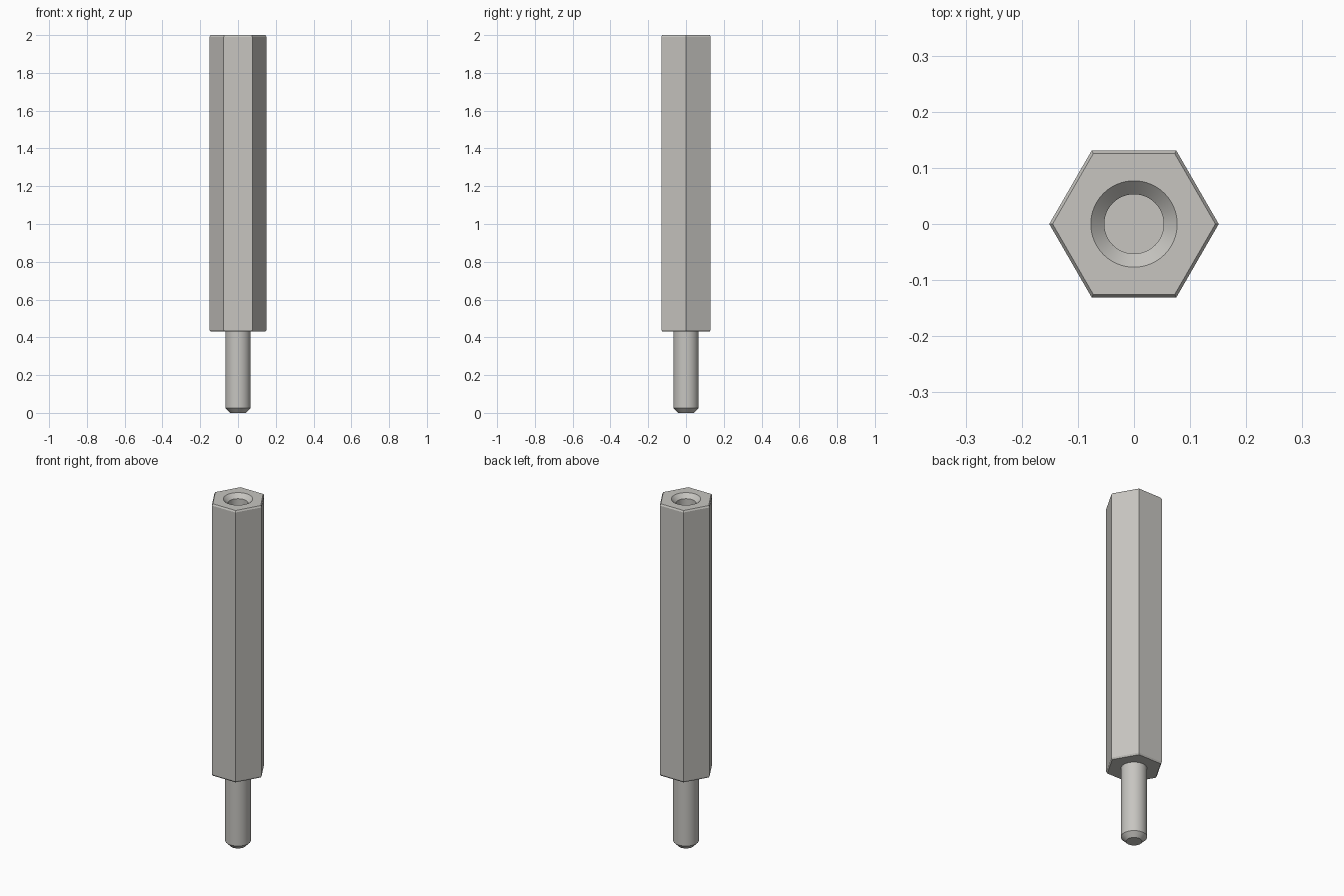
import bpy, bmesh
from math import cos, sin, pi, radians

cube = bpy.data.objects.get("Cube")
if cube:
    bpy.data.objects.remove(cube, do_unlink=True)

# One plain metal for every part
metal = bpy.data.materials.new("brushed_nickel")
metal.use_nodes = True
colour = (0.57, 0.56, 0.53, 1)
metal.diffuse_color = colour
metal.node_tree.nodes["Principled BSDF"].inputs["Base Color"].default_value = colour


def lathe(name, profile, sides):
    """Closed solid from (radius, height) pairs listed bottom to top."""
    bm = bmesh.new()
    rings = [[bm.verts.new((r * cos(2 * pi * i / sides), r * sin(2 * pi * i / sides), z))
              for i in range(sides)] for r, z in profile]
    for low, high in zip(rings, rings[1:]):
        for i in range(sides):
            j = (i + 1) % sides
            bm.faces.new((low[i], low[j], high[j], high[i]))
    bm.faces.new(rings[0][::-1])
    bm.faces.new(rings[-1])
    mesh = bpy.data.meshes.new(name)
    bm.to_mesh(mesh)
    bm.free()
    mesh.materials.append(metal)
    obj = bpy.data.objects.new(name, mesh)
    bpy.context.collection.objects.link(obj)
    return obj


def activate(obj):
    bpy.ops.object.select_all(action='DESELECT')
    obj.select_set(True)
    bpy.context.view_layer.objects.active = obj


BOTTOM, TOP = 0.43, 2.0
R, INSET, BEVEL = 0.151, 0.006, 0.009

# Hexagonal body with narrow chamfers at both ends
body = lathe("hex_body", [(R - INSET, BOTTOM), (R, BOTTOM + BEVEL),
                          (R, TOP - BEVEL), (R - INSET, TOP)], 6)

# Countersunk blind bore in the top
cutter = lathe("bore_cutter", [(0.053, TOP - 0.43), (0.053, TOP - 0.024),
                               (0.077, TOP), (0.077, TOP + 0.05)], 64)
cutter.hide_render = True
bore = body.modifiers.new("bore", 'BOOLEAN')
bore.operation = 'DIFFERENCE'
bore.solver = 'EXACT'
bore.object = cutter
activate(body)
bpy.ops.object.modifier_apply(modifier=bore.name)
bpy.data.objects.remove(cutter, do_unlink=True)

# Round stud with a chamfered tip
stud = lathe("stud", [(0.041, 0), (0.067, 0.026), (0.067, BOTTOM + 0.01)], 64)

for part in (body, stud):
    activate(part)
    bpy.ops.object.shade_smooth_by_angle(angle=radians(20))
